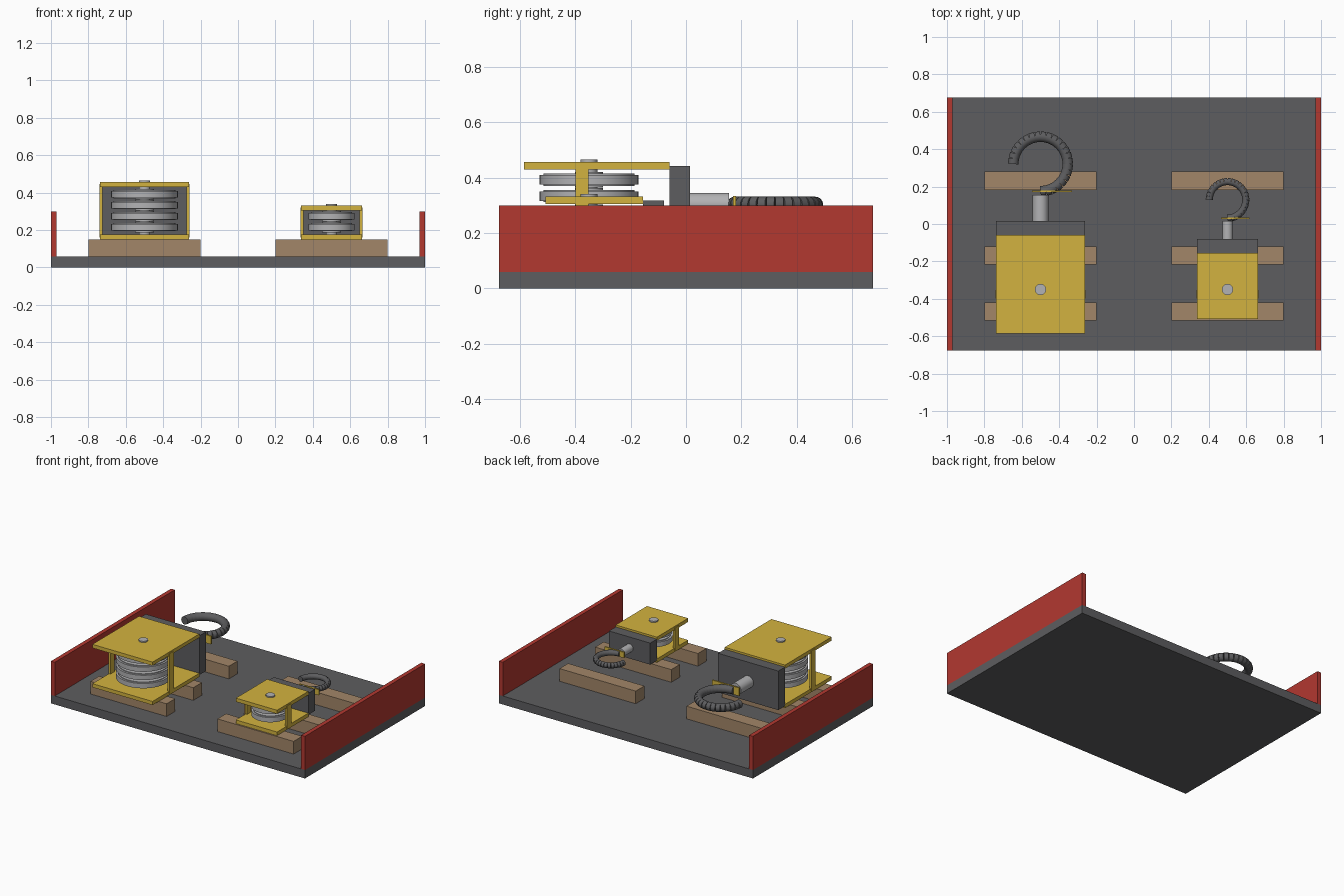
import bpy
import bmesh
from math import pi, cos, sin, radians
from mathutils import Vector

if "Cube" in bpy.data.objects:
    bpy.data.objects.remove(bpy.data.objects["Cube"])


def material(name, colour):
    m = bpy.data.materials.new(name)
    m.diffuse_color = (*colour, 1)
    m.use_nodes = True
    m.node_tree.nodes["Principled BSDF"].inputs["Base Color"].default_value = m.diffuse_color
    return m


YELLOW = material("yellow_paint", (0.65, 0.45, 0.05))
RED = material("red_paint", (0.45, 0.04, 0.03))
WOOD = material("timber", (0.36, 0.24, 0.14))
DARK = material("dark_steel", (0.11, 0.11, 0.115))
STEEL = material("bright_steel", (0.45, 0.45, 0.46))


def finish(name, bm, mat, smooth=False):
    bmesh.ops.recalc_face_normals(bm, faces=bm.faces)
    me = bpy.data.meshes.new(name)
    bm.to_mesh(me)
    bm.free()
    ob = bpy.data.objects.new(name, me)
    bpy.context.collection.objects.link(ob)
    me.materials.append(mat)
    if smooth:
        bpy.ops.object.select_all(action='DESELECT')
        ob.select_set(True)
        bpy.context.view_layer.objects.active = ob
        bpy.ops.object.shade_smooth_by_angle(angle=radians(35))
    return ob


def box(name, x, y, z, mat):
    bm = bmesh.new()
    bmesh.ops.create_cube(bm, size=1)
    for v in bm.verts:
        v.co = Vector([(a + b) / 2 + c * (b - a) for (a, b), c in zip((x, y, z), v.co)])
    return finish(name, bm, mat)


def add_cylinder(bm, start, end, radius, sides):
    start, end = Vector(start), Vector(end)
    axis = end - start
    new = bmesh.ops.create_cone(bm, cap_ends=True, segments=sides, radius1=radius,
                                radius2=radius, depth=axis.length)['verts']
    turn = axis.to_track_quat('Z', 'Y')
    for v in new:
        v.co = turn @ v.co + (start + end) / 2


def cylinder(name, start, end, radius, mat, sides=32):
    bm = bmesh.new()
    add_cylinder(bm, start, end, radius, sides)
    return finish(name, bm, mat, True)


def sheave(name, x, y, z, radius):
    # wheel with a stepped rim and a narrow hub
    bm = bmesh.new()
    for r, half in ((radius, 0.017), (radius - 0.013, 0.022), (0.05, 0.0285)):
        add_cylinder(bm, (x, y, z - half), (x, y, z + half), r, 48)
    finish(name, bm, STEEL, True)


def hook(name, centre, major, minor, count=24):
    # short straight links bent round three quarters of a circle
    bm = bmesh.new()
    cx, cy, cz = centre
    pts = [(cx + major * cos(a), cy + major * sin(a), cz)
           for a in (pi - 1.5 * pi * i / count for i in range(count + 1))]
    for a, b in zip(pts, pts[1:]):
        add_cylinder(bm, a, b, minor, 16)
    finish(name, bm, DARK, True)


def pulley_block(tag, cx, half, y_front, y_back, top, sheaves, radius,
                 shank_r, shank_end, hook_y, major, minor, latch):
    base, axle_y, t = 0.15, -0.35, 0.026
    sides = (cx - half, cx + half)
    mid = (base + top) / 2
    # cheek plates and side straps
    box(tag + "_lower_plate", sides, (y_front, y_back), (base, base + t), YELLOW)
    box(tag + "_upper_plate", sides, (y_front, y_back), (top - t, top), YELLOW)
    for side, label in ((-1, "left"), (1, "right")):
        xs = sorted((cx + side * (half - 0.012), cx + side * (half + 0.004)))
        box(f"{tag}_{label}_strap", xs, (-0.398, -0.352), (base + 0.01, top - 0.01), YELLOW)
    # sheaves on their axle
    for i in range(sheaves):
        sheave(f"{tag}_sheave_{i + 1}", cx, axle_y, 0.216 + 0.0587 * i, radius)
    cylinder(tag + "_axle", (cx, axle_y, base), (cx, axle_y, top + 0.009), 0.03, STEEL)
    # crosshead, shank, hook and safety latch
    box(tag + "_crosshead", sides, (y_back, y_back + 0.075), (base + 0.014, top - 0.014), DARK)
    cylinder(tag + "_shank", (cx, y_back + 0.06, mid), (cx, shank_end, mid), shank_r, STEEL)
    hook(tag + "_hook", (cx, hook_y, mid), major, minor)
    ly = hook_y - major
    box(tag + "_latch", latch, (ly - 0.005, ly + 0.005), (mid - minor, mid + minor + 0.002), YELLOW)


# deck and side boards
box("deck", (-1, 1), (-0.675, 0.675), (0, 0.06), DARK)
box("left_side_board", (-1, -0.97), (-0.675, 0.675), (0.06, 0.3), RED)
box("right_side_board", (0.97, 1), (-0.675, 0.675), (0.06, 0.3), RED)

# timber bearers
for label, x in (("left", -0.5), ("right", 0.5)):
    for i, y in enumerate((-0.47, -0.17, 0.23)):
        box(f"{label}_timber_{i + 1}", (x - 0.3, x + 0.3), (y - 0.047, y + 0.05),
            (0.06, 0.15), WOOD)

# the two hook blocks
pulley_block("large_block", -0.5, 0.237, -0.585, -0.06, 0.456, 4, 0.178,
             0.042, 0.155, 0.321, 0.146, 0.028, (-0.545, -0.332))
pulley_block("small_block", 0.5, 0.162, -0.507, -0.155, 0.331, 2, 0.123,
             0.028, 0.016, 0.129, 0.098, 0.019, (0.464, 0.618))
